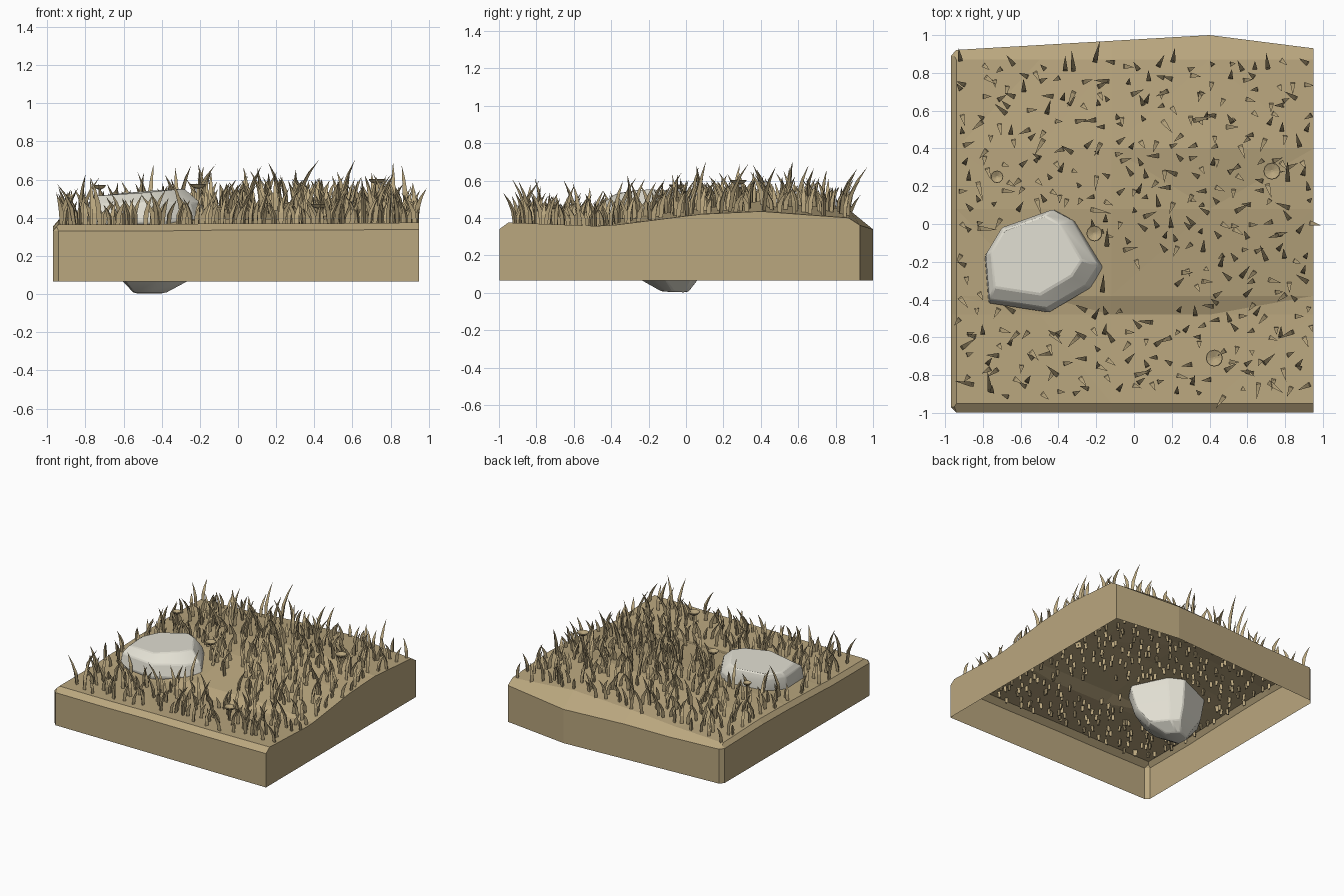
import bpy, bmesh, math, random
from mathutils import Vector, Matrix
from mathutils.bvhtree import BVHTree

random.seed(11)
old = bpy.data.objects.get("Cube")
if old:
    bpy.data.objects.remove(old, do_unlink=True)


def material(name, rgb):
    m = bpy.data.materials.new(name)
    m.use_nodes = True
    m.diffuse_color = (*rgb, 1)
    m.node_tree.nodes["Principled BSDF"].inputs["Base Color"].default_value = (*rgb, 1)
    return m


def finish(bm, name, mat):
    mesh = bpy.data.meshes.new(name)
    bm.to_mesh(mesh)
    bm.free()
    mesh.materials.append(mat)
    ob = bpy.data.objects.new(name, mesh)
    bpy.context.collection.objects.link(ob)
    return ob


earth = material("dry earth", (0.49, 0.385, 0.21))
stone = material("pale stone", (0.76, 0.74, 0.65))

# Ground: coarse height grid, chamfered border, open-bottomed skirt
LEFT, RIGHT, FRONT, BACK = -0.94, 0.95, -0.95, 0.87
xs = [LEFT, -0.5, -0.12, 0.4, RIGHT]
rows = [
    (FRONT, (0.365, 0.365, 0.37, 0.37, 0.375)),
    (-0.48, (0.365, 0.365, 0.355, 0.355, 0.357)),
    (-0.38, (0.37, 0.375, 0.393, 0.393, 0.362)),
    (0.08, (0.385, 0.42, 0.455, 0.45, 0.42)),
    (0.4, (0.39, 0.43, 0.465, 0.49, 0.435)),
    (BACK, (0.375, 0.395, 0.425, 0.445, 0.40)),
]
bm = bmesh.new()
grid = [[bm.verts.new((x, y, z)) for x, z in zip(xs, zs)] for y, zs in rows]
for a, b in zip(grid, grid[1:]):
    for i in range(len(xs) - 1):
        bm.faces.new((a[i], a[i + 1], b[i + 1], b[i]))
bmesh.ops.triangulate(bm, faces=bm.faces[:])
ground_tree = BVHTree.FromBMesh(bm)


def extrude_border():
    edges = [e for e in bm.edges if e.is_boundary]
    geom = bmesh.ops.extrude_edge_only(bm, edges=edges)["geom"]
    return [g for g in geom if isinstance(g, bmesh.types.BMVert)]


def back_line(x):
    # back wall bulges outward to a ridge right of the middle
    return 0.92 + 0.08 * (x + 0.97) / 1.37 if x < 0.41 else 1.0 - 0.07 * (x - 0.4) / 0.55


for v in extrude_border():
    at_left, at_front, at_back = v.co.x < LEFT + 0.01, v.co.y < FRONT + 0.01, v.co.y > BACK - 0.01
    if at_left:
        v.co.x -= 0.03
    if at_front:
        v.co.y -= 0.048
    if at_back:
        # the drop grows with the overhang of the bulge
        v.co.z -= 0.03 + 0.95 * (back_line(v.co.x) - 0.92)
        v.co.y = back_line(v.co.x)
    elif at_left or at_front:
        v.co.z -= 0.035
for v in extrude_border():
    v.co.z = 0.065
corners = [e for e in bm.edges if all(v.co.x < -0.96 for v in e.verts)
           and (e.verts[0].co - e.verts[1].co).xy.length < 0.001
           and abs(e.verts[0].co.y) > 0.9]
bmesh.ops.bevel(bm, geom=corners, offset=0.03, segments=1, affect='EDGES')
bmesh.ops.recalc_face_normals(bm, faces=bm.faces[:])
finish(bm, "ground", earth)


def ground_height(x, y):
    hit = ground_tree.ray_cast(Vector((x, y, 2)), Vector((0, 0, -1)))[0]
    return hit.z if hit else 0.37


# Boulder: hull of shrinking outline rings with worn edges
outline = [(-0.79, -0.17), (-0.70, -0.02), (-0.42, 0.08), (-0.31, 0.02),
           (-0.16, -0.23), (-0.23, -0.34), (-0.45, -0.47), (-0.77, -0.42)]
centre = Vector((-0.48, -0.19))
bm = bmesh.new()
for scale, z, shift, tilt in [(0.76, 0.527, (-0.04, 0.03), 0.08), (0.95, 0.47, (-0.01, 0.01), 0.0),
                              (1.0, 0.38, (0, 0), 0.03), (0.87, 0.2, (0.02, 0.04), 0.0),
                              (0.58, 0.065, (0.05, 0.1), 0.0), (0.28, 0.001, (0.02, 0.13), 0.0)]:
    for p in outline:
        d = (Vector(p) - centre) * scale
        q = centre + d + Vector(shift)
        bm.verts.new((q.x, q.y, z + tilt * d.x + random.uniform(0, 0.012)))
hull = bmesh.ops.convex_hull(bm, input=bm.verts[:])
loose = {g for g in hull["geom_interior"] + hull["geom_unused"] if isinstance(g, bmesh.types.BMVert)}
bmesh.ops.delete(bm, geom=list(loose), context='VERTS')
bmesh.ops.dissolve_limit(bm, angle_limit=math.radians(9), verts=bm.verts[:], edges=bm.edges[:])
boulder = finish(bm, "boulder", stone)
bevel = boulder.modifiers.new("worn edges", 'BEVEL')
bevel.width = 0.008
bevel.angle_limit = math.radians(20)
bpy.ops.object.select_all(action='DESELECT')
boulder.select_set(True)
bpy.context.view_layer.objects.active = boulder
bpy.ops.object.shade_smooth_by_angle(angle=math.radians(25))


# Grass: bent three-sided blades rooted a little below the surface
def add_blade(bm, x, y, height, lean, heading):
    base = Vector((x, y, ground_height(x, y)))
    turn = Matrix.Rotation(heading, 3, 'Z')
    rings = []
    for z, r, off in [(-0.045, 0.012, 0), (0.4 * height, 0.015, 0.2 * lean),
                      (0.72 * height, 0.009, 0.55 * lean)]:
        ring = []
        for k in range(3):
            a = math.tau * k / 3
            p = Vector((off + r * math.cos(a), r * math.sin(a), z))
            ring.append(bm.verts.new(base + turn @ p))
        rings.append(ring)
    tip = bm.verts.new(base + turn @ Vector((lean, 0, height)))
    bm.faces.new(rings[0][::-1])
    for k in range(3):
        n = (k + 1) % 3
        for a, b in zip(rings, rings[1:]):
            bm.faces.new((a[k], a[n], b[n], b[k]))
        bm.faces.new((rings[-1][k], rings[-1][n], tip))


def inside(x, y, cx, cy, rx, ry):
    return ((x - cx) / rx) ** 2 + ((y - cy) / ry) ** 2 < 1


# Blades stand on a jittered lattice so they cover the plot evenly
bm = bmesh.new()
COUNT = 22
for i in range(COUNT * COUNT):
    x = -0.93 + 1.87 * (i % COUNT + random.random()) / COUNT
    y = -0.92 + 1.80 * (i // COUNT + random.random()) / COUNT
    # none under the boulder, few on the bare slope
    if inside(x, y, -0.48, -0.19, 0.32, 0.28):
        continue
    if inside(x, y, 0.05, -0.32, 0.25, 0.2) and random.random() < 0.6:
        continue
    # mostly short blades, with an occasional tall one
    if random.random() < 0.1:
        height = random.triangular(0.2, 0.29, 0.21)
    else:
        height = random.triangular(0.07, 0.2, 0.12)
    add_blade(bm, x, y, height, random.uniform(0.25, 0.5) * height, random.uniform(0, math.tau))
finish(bm, "grass", earth)


# Cup fungi: slim stem opening into a shallow round cup
def add_cup(x, y, top, radius):
    root = ground_height(x, y) - 0.04
    profile = [(0.008, root), (0.007, top - 0.022), (radius * 0.7, top - 0.014), (radius, top),
               (radius * 0.94, top + 0.003), (radius * 0.15, top - 0.01)]
    bm = bmesh.new()
    sides = 12
    rings = [[bm.verts.new((x + r * math.cos(math.tau * k / sides),
                            y + r * math.sin(math.tau * k / sides), z)) for k in range(sides)]
             for r, z in profile]
    for a, b in zip(rings, rings[1:]):
        for k in range(sides):
            n = (k + 1) % sides
            bm.faces.new((a[k], a[n], b[n], b[k]))
    bm.faces.new(rings[0][::-1])
    bm.faces.new(rings[-1])
    finish(bm, "cup_fungus", earth)


for spot in [(-0.725, 0.25, 0.57, 0.033), (0.73, 0.28, 0.6, 0.045),
             (-0.21, -0.05, 0.575, 0.042), (0.425, -0.71, 0.47, 0.045)]:
    add_cup(*spot)
